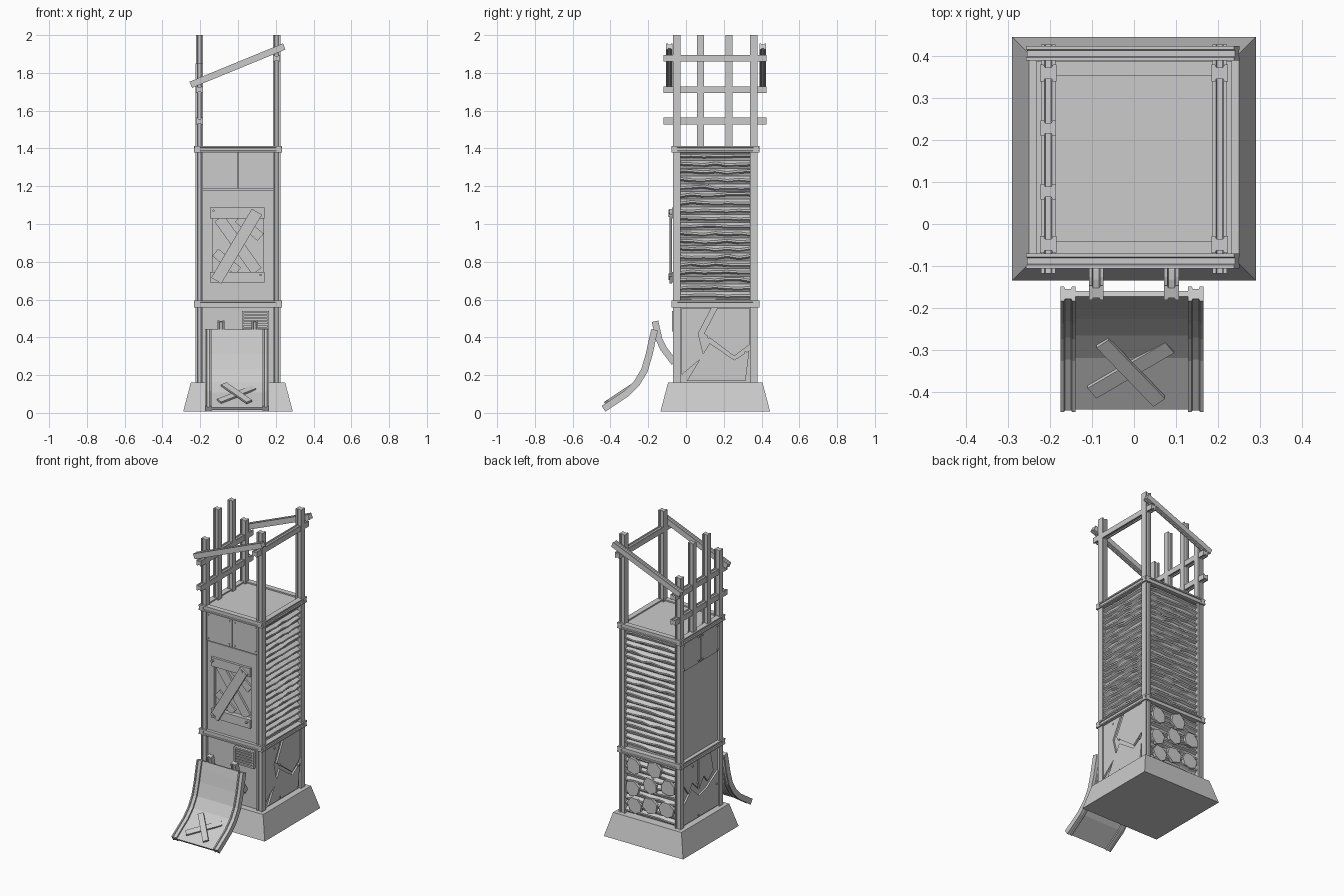
import bpy, bmesh, math, random
from mathutils import Vector, Matrix

if "Cube" in bpy.data.objects:
    bpy.data.objects.remove(bpy.data.objects["Cube"])

random.seed(4)
CY = 0.155          # tower centre in y
FRONT, RIGHT, BACK, LEFT = 0, 90, 180, 270


def make(name, verts, faces, mat=None):
    me = bpy.data.meshes.new(name)
    me.from_pydata([tuple(v) for v in verts], [], faces)
    bm = bmesh.new()
    bm.from_mesh(me)
    bmesh.ops.recalc_face_normals(bm, faces=bm.faces)
    if mat:
        bm.transform(mat)
    bm.to_mesh(me)
    bm.free()
    ob = bpy.data.objects.new(name, me)
    bpy.context.collection.objects.link(ob)
    return ob


def loft(name, rings, mat=None):
    """Skin equal closed rings and cap both ends."""
    n = len(rings[0])
    verts = [v for r in rings for v in r]
    faces = [(k * n + i, k * n + (i + 1) % n, (k + 1) * n + (i + 1) % n, (k + 1) * n + i)
             for k in range(len(rings) - 1) for i in range(n)]
    faces += [tuple(range(n)), tuple(range(len(verts) - n, len(verts)))]
    return make(name, verts, faces, mat)


def side(ang):
    return Matrix.Translation((0, CY, 0)) @ Matrix.Rotation(math.radians(ang), 4, 'Z')


def plate(name, pts, d0, d1, ang):
    """Polygon (u, z) on a tower side, from depth d0 to d1 outwards."""
    return loft(name, [[(u, -d, z) for u, z in pts] for d in (d0, d1)], side(ang))


def box(name, u0, u1, z0, z1, d0, d1, ang):
    return plate(name, [(u0, z0), (u1, z0), (u1, z1), (u0, z1)], d0, d1, ang)


def plank(name, a, b, w, d0, d1, ang):
    a, b = Vector(a), Vector(b)
    t = (b - a).normalized() * w / 2
    n = Vector((-t.y, t.x))
    return plate(name, [a - n, b - n, b + n, a + n], d0, d1, ang)


def disc(name, u, z, r, n, d0, d1, ang, jitter=0.0):
    pts = []
    for i in range(n):
        a = 2 * math.pi * i / n + 0.3
        q = r * (1 + random.uniform(-jitter, jitter))
        pts.append((u + q * math.cos(a), z + q * math.sin(a)))
    return plate(name, pts, d0, d1, ang)


def grooved(w):
    half = [(-.5, -.5), (-.27, -.5), (-.2, -.34), (.2, -.34), (.27, -.5), (.5, -.5)]
    return [(a * w, b * w) for a, b in half] + [(-a * w, -b * w) for a, b in half]


def sweep(name, path, s, section):
    """Sweep a section along a path; s is the fixed sideways direction."""
    p = [Vector(q) for q in path]
    s = Vector(s)
    rings = []
    for i, q in enumerate(p):
        t = (p[min(i + 1, len(p) - 1)] - p[max(i - 1, 0)]).normalized()
        n = t.cross(s).normalized()
        rings.append([q + s * a + n * b for a, b in section])
    return loft(name, rings)


def beam(name, path, s, w=0.037):
    return sweep(name, path, s, grooved(w))


def corrugated(name, z0, z1, ang, hw=0.188):
    """Horizontally ribbed sheet with slightly dented ribs."""
    ribs = round((z1 - z0) / 0.04)
    cols, rings = 6, []
    shift = [[random.uniform(-.006, .006) for _ in range(ribs + 1)] for _ in range(cols + 1)]
    for c in range(cols + 1):
        u = -hw + 2 * hw * c / cols
        ring = [(u, -0.185, z1), (u, -0.185, z0)]
        for k in range(ribs):
            zz = z0 + (z1 - z0) * k / ribs
            for f, d in ((0.02, .192), (.3, .198), (.5, .214), (.75, .214), (.95, .2)):
                ring.append((u, -d, zz + f * 0.04 + shift[c][k] * (0.2 < f < 0.8)))
        rings.append(ring)
    return loft(name, rings, side(ang))


# plinth and tower core
loft("plinth", [[(h * a, CY + h * b, z) for a, b in ((-1, -1), (1, -1), (1, 1), (-1, 1))]
                for h, z in ((0.29, 0.008), (0.25, 0.16))])
box("core", -.192, .192, .15, 1.385, -.192, .192, FRONT)
box("deck", -.21, .21, 1.375, 1.402, -.21, .21, FRONT)

# corner posts, left ones broken off shorter
P = 0.204
for sx, sy, top, nm in ((1, -1, 2.0, "front_right"), (1, 1, 2.0, "back_right"),
                        (-1, -1, 1.85, "front_left"), (-1, 1, 1.82, "back_left")):
    beam(nm + "_post", [(sx * P, CY + sy * P, .15), (sx * P, CY + sy * P, top)], (1, 0, 0), .04)
for i, y in enumerate((0.077, 0.228)):
    beam(f"upper_post_{i}", [(-P, y, 1.4), (-P, y, 2.0)], (1, 0, 0))

# horizontal bands around the tower
B = 0.215
for z in (0.577, 1.396):
    for s in (-1, 1):
        beam("band_x", [(-.233, CY + s * B, z), (.233, CY + s * B, z)], (0, 0, 1), .036)
        beam("band_y", [(s * B, CY - .233, z), (s * B, CY + .233, z)], (0, 0, 1), .036)

# top rails
for x, z in ((-P, 1.545), (-P, 1.71), (P, 1.878)):
    beam("side_rail", [(x, -.118, z), (x, .427, z)], (1, 0, 0), .035)
for y, nm in ((-.088, "front_diagonal"), (.406, "back_diagonal")):
    beam(nm, [(-.25, y, 1.737), (.245, y, 1.94)], (0, 1, 0), .035)

# ribbed sheets
corrugated("right_ribs", .6, 1.375, RIGHT)
corrugated("back_ribs", .6, 1.375, BACK)
corrugated("back_lower_ribs", .16, .56, BACK)

# patches on the lower back
for u, z, n in ((-.12, .49, 7), (.03, .5, 6), (-.13, .34, 6), (0, .39, 7),
                (.13, .41, 7), (-.11, .23, 7), (.0, .26, 6), (.12, .26, 7)):
    disc("round_patch", u, z, .052, n, .205, .224, BACK, .12)

# flat panels on left upper and front upper
for ang in (FRONT, LEFT):
    box("upper_panel_a", -.186, -.003, 1.185, 1.376, .19, .215, ang)
    box("upper_panel_b", .003, .186, 1.185, 1.376, .19, .215, ang)
    for u in (-.175, -.02, .02, .175):
        disc("nail", u, 1.2, .006, 6, .21, .22, ang)
        disc("nail", u, 1.355, .006, 6, .21, .22, ang)
box("left_panel", -.186, .186, .59, 1.18, .19, .208, LEFT)

# front panel with a boarded-up opening
box("front_panel_top", -.186, .186, 1.03, 1.18, .19, .212, FRONT)
box("front_panel_bottom", -.186, .186, .59, .745, .19, .212, FRONT)
for s in (-1, 1):
    box("front_panel_side", min(s * .135, s * .186), max(s * .135, s * .186), .745, 1.03, .19, .212, FRONT)
plank("inner_board_a", (-.10, 1.03), (.10, .75), .06, .192, .206, FRONT)
plank("inner_board_b", (.0, 1.03), (.12, .93), .05, .192, .204, FRONT)
plank("inner_board_c", (-.12, .85), (-.0, .75), .05, .192, .204, FRONT)
plank("top_board", (-.148, 1.058), (.14, 1.058), .058, .208, .228, FRONT)
plank("bottom_board", (-.148, .718), (.14, .718), .058, .208, .228, FRONT)
plank("diagonal_board", (-.115, .7), (.1, 1.065), .062, .228, .242, FRONT)
for u, z in ((-.13, 1.07), (.12, 1.045), (.09, 1.06), (-.11, .71), (-.125, .72), (.12, .73)):
    disc("nail", u, z, .007, 6, .225, .247, FRONT)

# lower panels, with broken plates on the left and right
for ang in (FRONT, RIGHT, LEFT):
    box("lower_panel", -.186, .186, .155, .565, .19, .208, ang)
shards = {
    RIGHT: ([(-.18, .555), (-.02, .555), (-.09, .42), (-.06, .3), (-.18, .2)],
            [(.01, .555), (.18, .555), (.18, .36), (.1, .3), (-.06, .42)],
            [(-.15, .17), (.16, .17), (.18, .33), (.1, .28), (-.03, .37)]),
    LEFT: ([(-.18, .555), (-.03, .555), (-.03, .36), (-.09, .42), (-.13, .36), (-.18, .43)],
           [(-.02, .555), (.1, .555), (.13, .42), (.07, .37), (.03, .42), (-.02, .35)],
           [(-.18, .17), (.18, .17), (.18, .4), (.06, .33), (-.02, .31), (-.1, .38), (-.18, .3)])}
for ang, polys in shards.items():
    for pts in polys:
        plate("broken_plate", pts, .205, .219, ang)
    for u, z in ((-.09, .53), (-.035, .4), (.16, .32), (-.03, .185)):
        disc("nail", u, z, .007, 6, .215, .224, ang)

# vent on the lower front
box("vent_back", .02, .165, .43, .54, .2, .214, FRONT)
for u0, u1, z0, z1 in ((.02, .03, .43, .54), (.155, .165, .43, .54), (.02, .165, .43, .44), (.02, .165, .53, .54)):
    box("vent_frame", u0, u1, z0, z1, .2, .228, FRONT)
for i in range(5):
    box("vent_slat", .03, .155, .446 + i * .017, .456 + i * .017, .2, .223, FRONT)

# slide: side rails, sheet and support arms
curve = [(-.437, .022), (-.315, .103), (-.26, .158), (-.22, .225), (-.195, .31), (-.178, .39), (-.166, .44)]
for x in (-.157, .147):
    beam("slide_rail", [(x, y, z) for y, z in curve], (1, 0, 0), .036)
sweep("slide_sheet", [(-.005, y, z) for y, z in curve], (1, 0, 0),
      [(-.14, -.007), (.14, -.007), (.14, .007), (-.14, .007)])
for x in (-.09, .089):
    beam("slide_arm", [(x, -.164, .485), (x, -.143, .39), (x, -.12, .342), (x, -.062, .265)], (1, 0, 0), .035)

# crossed boards on the slide
slope = math.atan2(.081, .122)
for i, (a, b) in enumerate((((-.1, -.393), (.085, -.285)), ((-.075, -.27), (.06, -.41)))):
    a, b = Vector(a), Vector(b)
    pts = [Vector((q.x, q.y, .022 + (q.y + .437) * math.tan(slope))) for q in (a, b)]
    normal = Vector((0, -math.sin(slope), math.cos(slope)))
    pts = [q + normal * (.012 + i * .01) for q in pts]
    across = (pts[1] - pts[0]).normalized().cross(normal)
    sweep("slide_board", pts, across, [(-.018, -.006), (.018, -.006), (.018, .006), (-.018, .006)])
